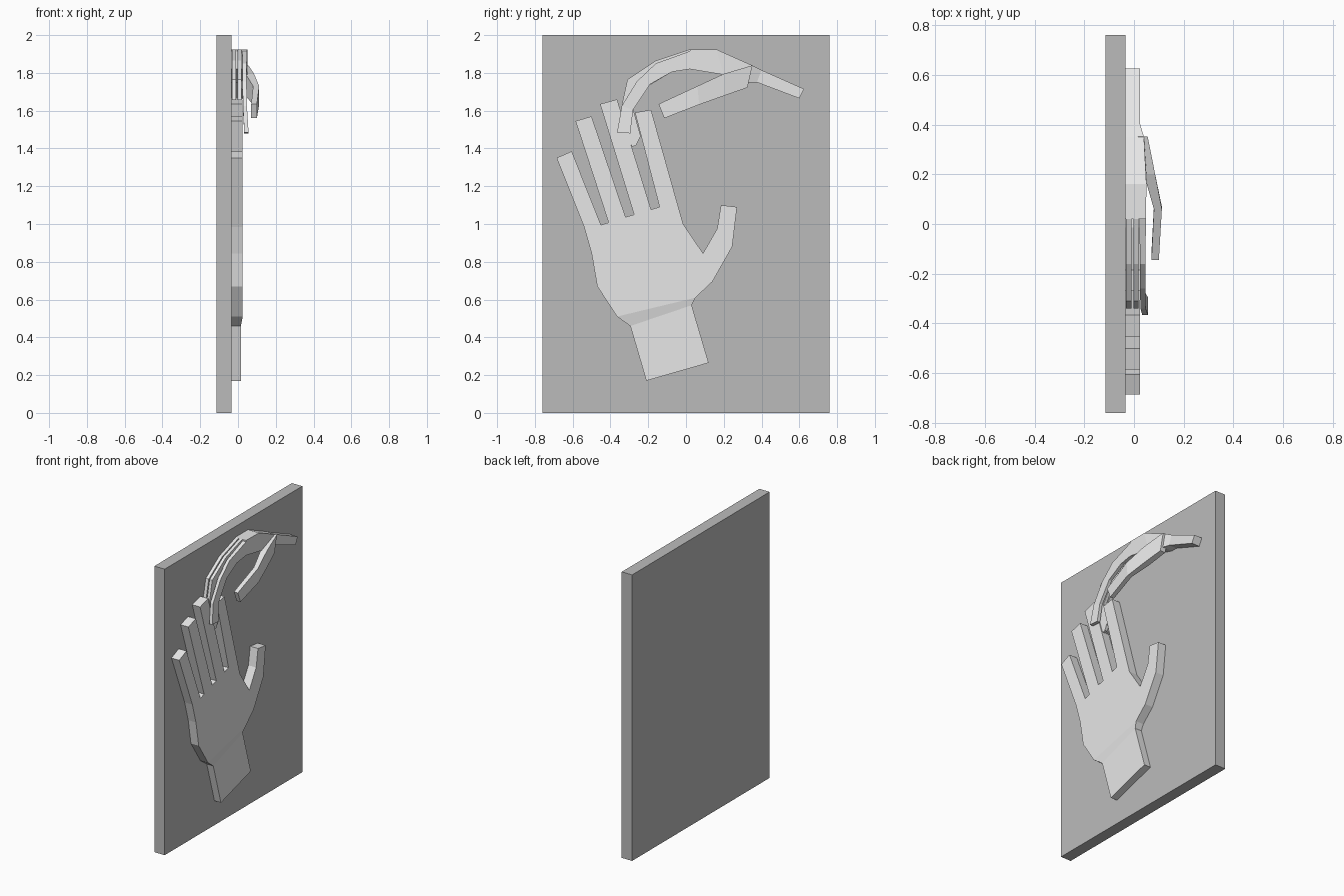
import bpy
import bmesh

cube = bpy.data.objects.get("Cube")
if cube:
    bpy.data.objects.remove(cube, do_unlink=True)


def material(name, value):
    mat = bpy.data.materials.new(name)
    mat.use_nodes = True
    colour = (value, value, value, 1)
    mat.diffuse_color = colour
    mat.node_tree.nodes["Principled BSDF"].inputs["Base Color"].default_value = colour
    return mat


board_grey = material("board grey", 0.5)
hand_grey = material("pale grey", 0.8)
BACK = -0.035  # front surface of the board


def finish(name, bm, mat):
    bmesh.ops.recalc_face_normals(bm, faces=bm.faces)
    mesh = bpy.data.meshes.new(name)
    bm.to_mesh(mesh)
    bm.free()
    mesh.materials.append(mat)
    obj = bpy.data.objects.new(name, mesh)
    bpy.context.collection.objects.link(obj)
    return obj


def loft(name, stations, mat):
    """Box-section limb; each station is (top yz, bottom yz, inner x, outer x)."""
    bm = bmesh.new()
    rings = []
    for top, low, x0, x1 in stations:
        rings.append([bm.verts.new(p) for p in
                      ((x0, *top), (x1, *top), (x1, *low), (x0, *low))])
    for a, b in zip(rings, rings[1:]):
        for i in range(4):
            j = (i + 1) % 4
            bm.faces.new((a[i], a[j], b[j], b[i]))
    bm.faces.new(rings[0])
    bm.faces.new(rings[-1][::-1])
    return finish(name, bm, mat)


# Backing board
loft("backing_board", [((-0.76, 2), (-0.76, 0), -0.115, BACK),
                       ((0.76, 2), (0.76, 0), -0.115, BACK)], board_grey)

# Open hand: outline split into wrist, sloping heel and palm with fingers
wrist = [(-0.295, 0.46), (-0.21, 0.17), (0.12, 0.265), (0.03, 0.57)]
palm = [(0.05, 0.61), (0.14, 0.695), (0.245, 0.88), (0.27, 1.09), (0.185, 1.1),
        (0.165, 0.975), (0.09, 0.845), (-0.015, 1.0),
        (-0.185, 1.605), (-0.27, 1.59), (-0.14, 1.09), (-0.185, 1.077),
        (-0.365, 1.66), (-0.455, 1.635), (-0.275, 1.05), (-0.32, 1.037),
        (-0.5, 1.57), (-0.585, 1.545), (-0.41, 1.008), (-0.45, 0.995),
        (-0.605, 1.385), (-0.685, 1.35), (-0.54, 0.985),
        (-0.5, 0.845), (-0.47, 0.67), (-0.365, 0.51)]
bm = bmesh.new()
front = ([bm.verts.new((0.015, *p)) for p in wrist]
         + [bm.verts.new((0.025, *p)) for p in palm])
rear = [bm.verts.new((BACK, *p)) for p in wrist + palm]
n = len(wrist)
bm.faces.new(front[:n])
bm.faces.new((front[0], front[n - 1], front[n], front[-1]))
bm.faces.new(front[n:])
bm.faces.new(rear[::-1])
for i in range(len(front)):
    j = (i + 1) % len(front)
    bm.faces.new((front[i], rear[i], rear[j], front[j]))
finish("open_hand", bm, hand_grey)

# Reaching hand: forearm and arched palm
loft("reaching_palm", [
    ((0.625, 1.715), (0.6, 1.665), BACK, 0.025),
    ((0.40, 1.815), (0.375, 1.75), BACK, 0.025),
    ((0.35, 1.84), (0.33, 1.75), BACK, 0.04),
    ((0.16, 1.925), (0.2, 1.79), BACK, 0.05),
    ((0.02, 1.925), (0.02, 1.82), BACK, 0.048),
], hand_grey)

# Reaching hand: thumb swinging out from the board
loft("reaching_thumb", [
    ((0.352, 1.84), (0.325, 1.722), 0.015, 0.055),
    ((0.2, 1.795), (0.2, 1.678), 0.04, 0.085),
    ((0.06, 1.73), (0.07, 1.632), 0.08, 0.112),
    ((-0.145, 1.635), (-0.115, 1.56), 0.07, 0.1),
], hand_grey)

# Reaching hand: index finger
loft("reaching_index_finger", [
    ((0.02, 1.915), (0.02, 1.82), 0.022, 0.048),
    ((-0.16, 1.85), (-0.075, 1.805), 0.024, 0.046),
    ((-0.26, 1.755), (-0.19, 1.74), 0.024, 0.046),
    ((-0.34, 1.625), (-0.28, 1.605), 0.026, 0.047),
    ((-0.365, 1.485), (-0.295, 1.48), 0.033, 0.056),
], hand_grey)

# Reaching hand: the two fingers nearer the board
for name, x0, x1 in (("reaching_middle_finger", -0.003, 0.018),
                     ("reaching_ring_finger", -0.032, -0.01)):
    loft(name, [
        ((0.02, 1.925), (0.02, 1.82), x0, x1),
        ((-0.16, 1.865), (-0.075, 1.805), x0, x1),
        ((-0.31, 1.765), (-0.2, 1.73), x0, x1),
        ((-0.34, 1.63), (-0.28, 1.61), x0, x1),
        ((-0.31, 1.45), (-0.24, 1.465), x0, x1),
        ((-0.285, 1.41), (-0.265, 1.415), x0, x1),
    ], hand_grey)
